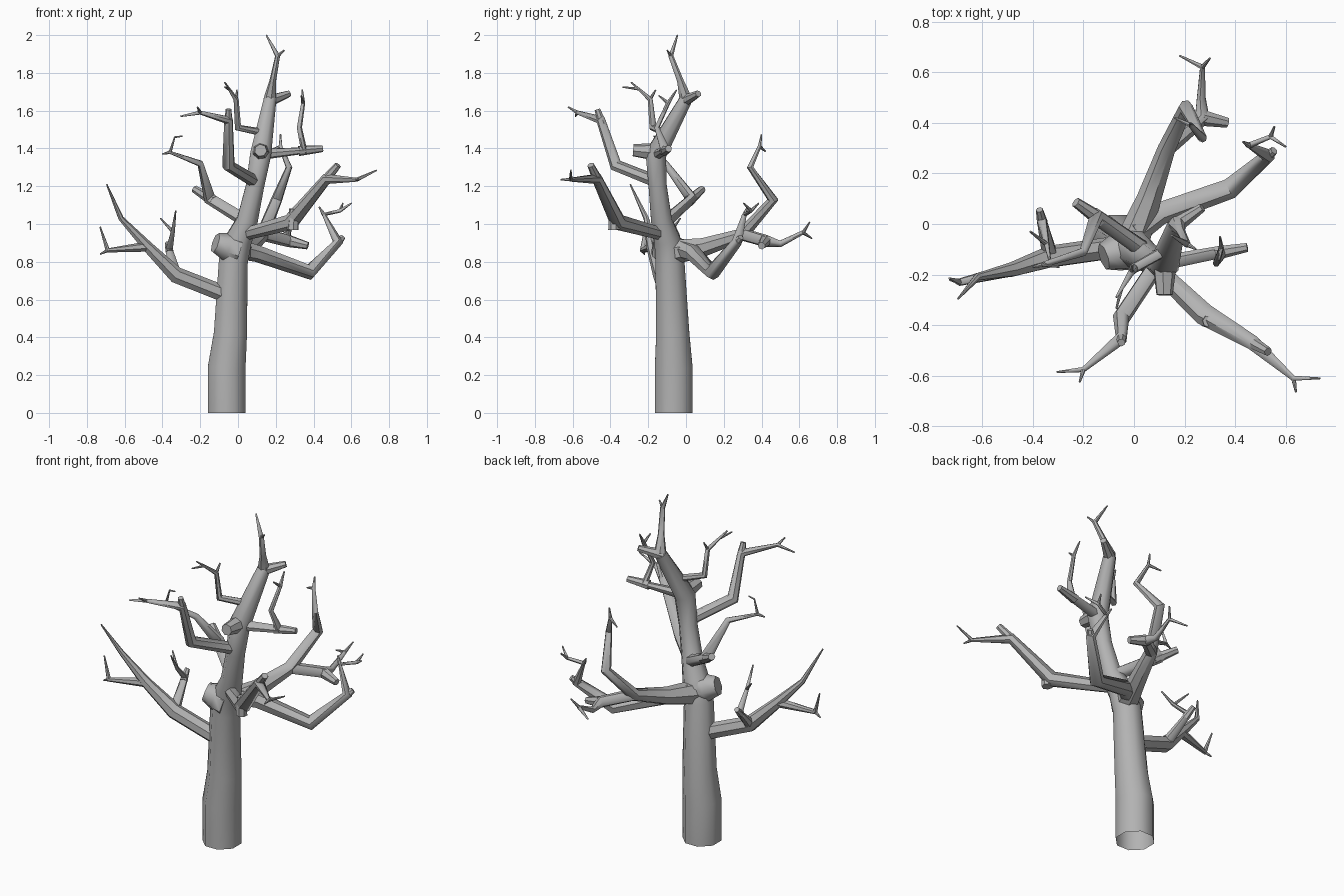
import bpy, bmesh, math
from mathutils import Vector

cube = bpy.data.objects.get("Cube")
if cube:
    bpy.data.objects.remove(cube)

bark = bpy.data.materials.new("grey_bark")
bark.use_nodes = True
bark_colour = (.45, .45, .45, 1)
bark.diffuse_color = bark_colour
bark.node_tree.nodes["Principled BSDF"].inputs["Base Color"].default_value = bark_colour

tip = .004


def spread(radii, position):
    """Read a short list of radii as a continuous taper, position from 0 to 1."""
    place = position * (len(radii) - 1)
    index = min(int(place), len(radii) - 2)
    return radii[index] + (radii[index + 1] - radii[index]) * (place - index)


def grow(name, radii, *path, sides=7, open_base=False):
    """Sweep a tapering ring along the path and return its joints."""
    joints = [Vector(point) for point in path]
    steps = [(end - start).normalized() for start, end in zip(joints, joints[1:])]
    side = steps[0].orthogonal().normalized()
    bm = bmesh.new()
    rings = []
    for i, joint in enumerate(joints):
        before, after = steps[max(i - 1, 0)], steps[min(i, len(steps) - 1)]
        along = (before + after).normalized()
        side = (side - along * side.dot(along)).normalized()
        other = along.cross(side)
        radius = spread(radii, i / (len(joints) - 1))
        ring = []
        for k in range(sides):
            angle = math.tau * (k + .5) / sides
            offset = side * math.cos(angle) + other * math.sin(angle)
            ring.append(bm.verts.new(joint + offset * radius))
        rings.append(ring)
    for low, high in zip(rings, rings[1:]):
        for k in range(sides):
            n = (k + 1) % sides
            bm.faces.new((low[k], low[n], high[n], high[k]))
    bm.faces.new(rings[-1])
    if not open_base:
        bm.faces.new(reversed(rings[0]))
    mesh = bpy.data.meshes.new(name)
    bm.to_mesh(mesh)
    bm.free()
    mesh.materials.append(bark)
    part = bpy.data.objects.new(name, mesh)
    bpy.context.collection.objects.link(part)
    bpy.ops.object.select_all(action='DESELECT')
    part.select_set(True)
    bpy.context.view_layer.objects.active = part
    bpy.ops.object.shade_smooth_by_angle(angle=math.radians(50))
    return joints


def fork(name, joints, offset):
    """Add a fine side twig at the last joint before the tip."""
    joint = joints[-2]
    grow(name, (.01, tip), joint, joint + Vector(offset))


def stub(name, joints, index, length, radius):
    """Continue the segment that arrives at a joint as a snapped-off stub."""
    joint = joints[index]
    heading = (joint - joints[index - 1]).normalized()
    grow(name, (radius, radius * .65), joint - heading * radius, joint + heading * length)


# Trunk, open underneath, narrowing towards the crown
trunk = grow("trunk", (.108, .108, .095, .083, .075, .06, .052, .06, .036),
             (-.06, -.065, 0), (-.06, -.065, .24), (-.04, -.07, .42), (-.025, -.085, .8),
             (.005, -.1, .92), (.05, -.13, 1.02), (.09, -.15, 1.2), (.12, -.16, 1.37),
             (.17, 0, 1.66), sides=8, open_base=True)
grow("trunk_side_stub", (.085, .08, .055), (0, -.1, .86), (-.06, -.11, .88), (-.12, -.13, .9))
grow("trunk_front_stub", (.05, .033), (.12, -.15, 1.38), (.12, -.28, 1.39))

# Leader with its fork and broken stub
leader = grow("leader", (.035, .018, .014, tip),
              trunk[-1], (.185, -.03, 1.76), (.21, -.08, 1.89), (.15, -.045, 2))
fork("leader_fork", leader, (.035, -.02, .03))
grow("leader_stub", (.033, .018), (.16, -.01, 1.65), (.27, .065, 1.69))

# Low limb on the right, with an outer branch and a rising shoot
low = grow("low_right_limb", (.045, .045, .03, .015, tip),
           (-.05, -.09, .62), (-.33, -.13, .73), (-.48, -.18, .88),
           (-.62, -.21, 1.03), (-.695, -.295, 1.21))
outer = grow("low_right_branch", (.028, .015, tip),
             low[2], (-.69, -.23, .86), (-.73, -.215, .985))
fork("low_right_branch_fork", outer, (-.04, .01, -.02))
shoot = grow("low_right_shoot", (.032, .02, .011, tip),
             low[1], (-.365, .02, .865), (-.345, -.08, .96), (-.33, -.16, 1.07))
stub("low_right_shoot_stub", shoot, 1, .05, .022)
fork("low_right_shoot_fork", shoot, (-.065, .05, .07))

# Limb reaching to the back, with a bent lower branch
back = grow("back_limb", (.07, .05, .036, .03, .018, .01, tip),
            (-.01, -.08, .85), (.06, .1, .88), (.13, .3, .945), (.205, .46, 1.13),
            (.27, .34, 1.3), (.225, .39, 1.41), (.225, .4, 1.475))
fork("back_limb_fork", back, (-.065, .03, -.025))
rear = grow("back_branch", (.034, .033, .018, .012, tip),
            back[2], (.27, .42, .91), (.265, .5, .895), (.27, .62, .955), (.18, .665, .925))
fork("back_branch_fork", rear, (.03, .035, .055))
grow("back_branch_stub", (.033, .02), rear[1], (.37, .4, .885))

# Limb reaching to the left and slightly back
left = grow("left_limb", (.055, .046, .042, .028, .013, .01, tip),
            (0, -.03, .87), (.1, .04, .845), (.38, .14, .745), (.53, .27, .905),
            (.455, .31, 1.05), (.54, .345, 1.07), (.6, .305, 1.11))
fork("left_limb_fork", left, (.015, .04, .04))
stub("left_limb_stub", left, 3, .04, .025)
grow("left_limb_twig", (.012, tip), left[4], (.43, .325, 1.09))

# Limb reaching forward on the left
front = grow("front_left_limb", (.034, .045, .03, .011, tip),
             (.05, -.14, .95), (.28, -.36, 1.01), (.47, -.47, 1.24),
             (.63, -.61, 1.235), (.735, -.61, 1.285))
fork("front_left_fork", front, (.01, -.055, 0))
stub("front_left_stub", front, 2, .1, .028)
grow("front_left_knot", (.032, .024), (.29, -.38, .97), (.295, -.385, 1.08))

# Limb at mid height, turning over the right side
middle = grow("mid_right_limb", (.035, .034, .018, .011, tip),
              (.05, -.11, 1.01), (-.15, .03, 1.135), (-.2, -.11, 1.32),
              (-.36, -.16, 1.38), (-.335, -.165, 1.46))
stub("mid_right_stub", middle, 1, .11, .031)
fork("mid_right_fork", middle, (-.04, -.01, -.01))
grow("mid_right_twig", (.005, tip), middle[-1], (-.295, -.17, 1.465))

# Upper limb reaching forward on the right
upper = grow("upper_front_limb", (.034, .035, .026, .011, tip),
             (.09, -.16, 1.225), (-.05, -.37, 1.31), (-.05, -.45, 1.55),
             (-.2, -.575, 1.59), (-.305, -.585, 1.57))
stub("upper_front_stub", upper, 2, .06, .024)
fork("upper_front_fork", upper, (-.015, -.05, .03))

# Twigs near the crown
spray = grow("crown_left_twig", (.03, .026, .014, .011, tip),
             (.13, -.15, 1.37), (.35, -.11, 1.39), (.325, -.155, 1.51),
             (.345, -.095, 1.64), (.34, -.05, 1.71))
stub("crown_left_stub", spray, 1, .1, .028)
fork("crown_left_fork", spray, (-.01, -.05, .04))
spray = grow("crown_right_twig", (.022, .02, .014, tip),
             (.15, -.09, 1.48), (0, -.175, 1.51), (-.01, -.19, 1.66), (-.07, -.29, 1.75))
fork("crown_right_fork", spray, (.005, .03, .05))
grow("crown_right_twiglet", (.008, tip), (-.05, -.255, 1.715), (-.07, -.335, 1.725))
